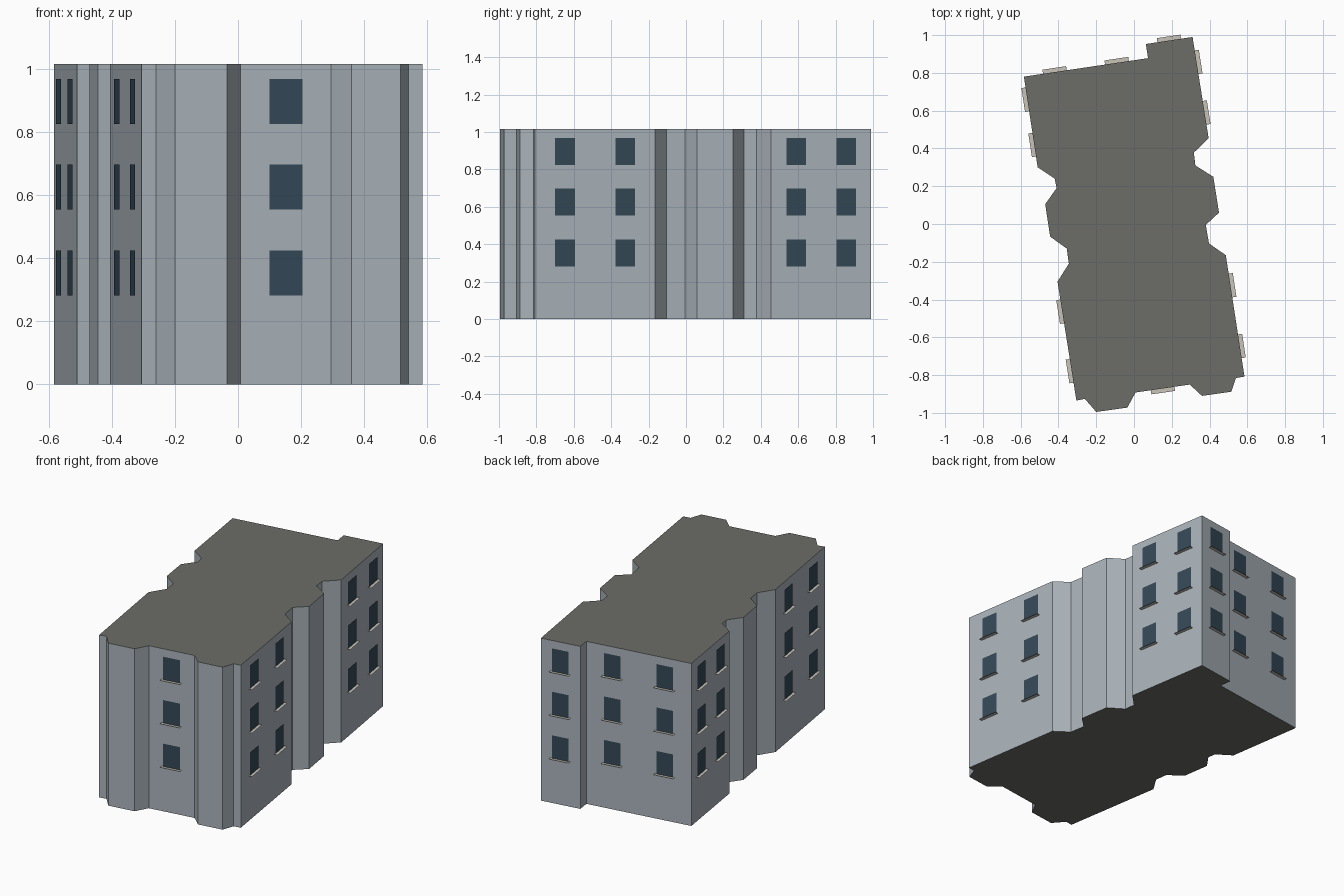
import bpy
from mathutils import Vector

if "Cube" in bpy.data.objects:
    bpy.data.objects.remove(bpy.data.objects["Cube"])

H = 1.015                      # building height
FLOORS = (0.353, 0.625, 0.896) # window centre heights
WIN_W, WIN_H = 0.107, 0.143
SILL_W, SILL_D = 0.127, 0.022

# Footprint, clockwise seen from above, starting at the back left corner
PLAN = [(-.583, .78), (.074, .878), (.063, .953), (.31, .99), (.395, .455),
        (.317, .378), (.325, .31), (.42, .25), (.45, .06), (.38, -.005),
        (.397, -.103), (.486, -.165), (.585, -.808), (.54, -.815),
        (.515, -.888), (.36, -.91), (.295, -.85), (.008, -.892),
        (-.035, -.972), (-.2, -.995), (-.26, -.926), (-.305, -.935),
        (-.405, -.305), (-.345, -.21), (-.356, -.13), (-.444, -.067),
        (-.47, .105), (-.41, .19), (-.42, .24), (-.51, .3)]

# Walls with windows: index of first plan corner -> positions along the wall
WINDOWS = {0: (.25, .75), 2: (.5,), 3: (.25, .75), 11: (.25, .75),
           16: (.5,), 21: (.25, .75), 29: (.25, .75)}


def material(name, rgb):
    m = bpy.data.materials.new(name)
    m.diffuse_color = (*rgb, 1)
    m.use_nodes = True
    m.node_tree.nodes["Principled BSDF"].inputs["Base Color"].default_value = m.diffuse_color
    return m


def add_mesh(name, verts, faces, mats):
    me = bpy.data.meshes.new(name)
    me.from_pydata(verts, [], faces)
    for m in mats:
        me.materials.append(m)
    ob = bpy.data.objects.new(name, me)
    bpy.context.collection.objects.link(ob)
    return ob


wall = material("wall_grey", (.40, .45, .49))
roof = material("roof_grey", (.15, .155, .135))
glass = material("window_glass", (.035, .065, .095))
stone = material("sill_stone", (.58, .55, .48))

# Building body: extruded footprint with roof material on the caps
n = len(PLAN)
verts = [(x, y, z) for z in (0, H) for x, y in PLAN]
faces = [((i + 1) % n, i, n + i, n + (i + 1) % n) for i in range(n)]
faces += [tuple(range(n)), tuple(range(2 * n - 1, n - 1, -1))]
body = add_mesh("building_body", verts, faces, [wall, roof])
for p in body.data.polygons[-2:]:
    p.material_index = 1

# Window panes and flat sills on each windowed wall
up = Vector((0, 0, 1))
panes, sills = [], []
for i, spots in WINDOWS.items():
    a, b = Vector((*PLAN[i], 0)), Vector((*PLAN[(i + 1) % n], 0))
    along = (b - a).normalized()
    out = up.cross(along)
    for t in spots:
        for z in FLOORS:
            c = a.lerp(b, t) + up * z
            u, v = along * WIN_W / 2, up * WIN_H / 2
            o = c + out * .004
            panes += [o + u - v, o - u - v, o - u + v, o + u + v]
            s, w = c - v, along * SILL_W / 2
            sills += [s - w, s + w, s + w + out * SILL_D, s - w + out * SILL_D]


def quads(pts):
    return [tuple(range(k, k + 4)) for k in range(0, len(pts), 4)]


add_mesh("window_panes", panes, quads(panes), [glass])
# Sill winding faces up
add_mesh("window_sills", sills, [q for q in quads(sills)], [stone])
